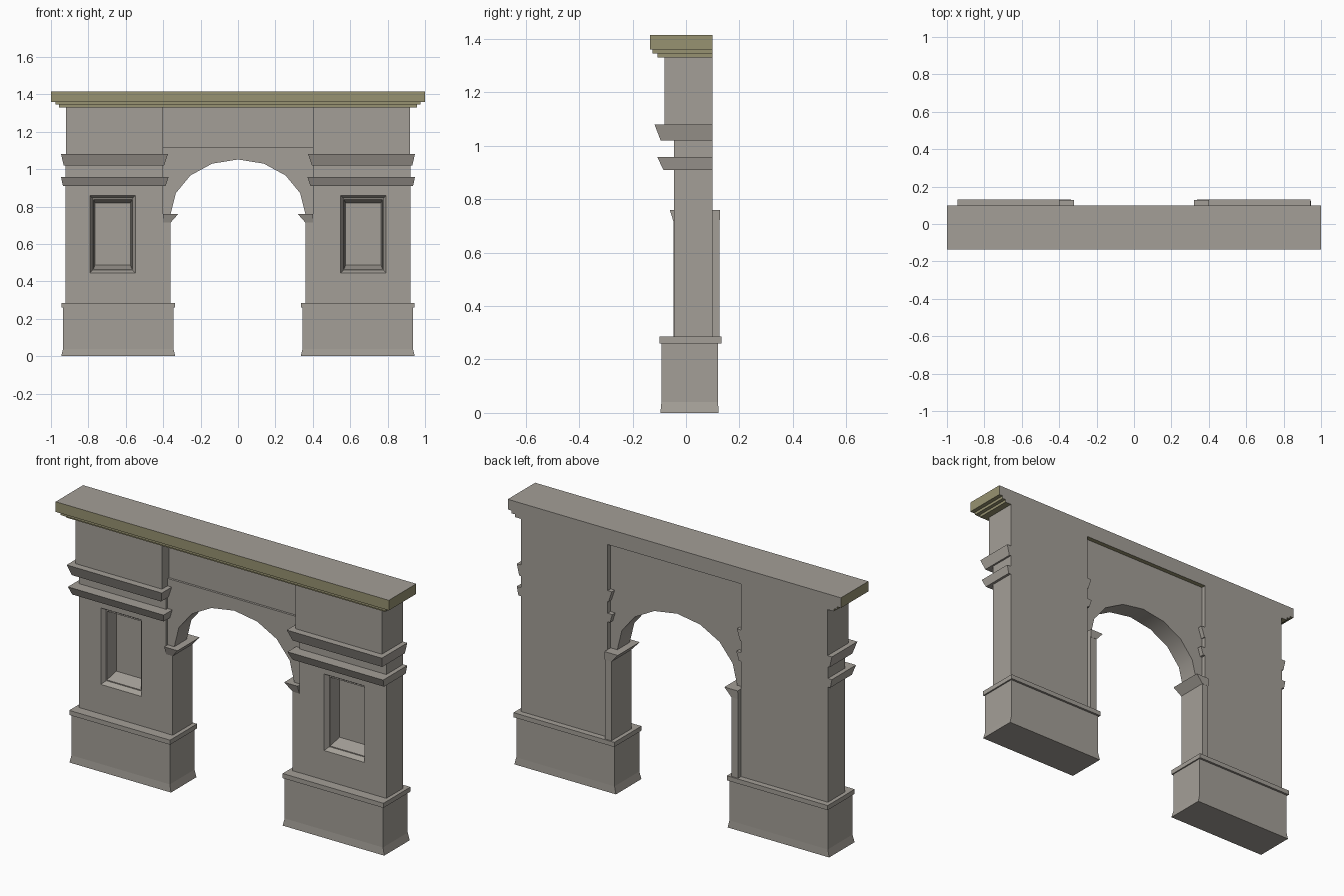
import bpy, bmesh, math
from mathutils import Vector

if "Cube" in bpy.data.objects:
    bpy.data.objects.remove(bpy.data.objects["Cube"])


def material(name, rgb):
    m = bpy.data.materials.new(name)
    m.diffuse_color = (*rgb, 1)
    m.use_nodes = True
    m.node_tree.nodes["Principled BSDF"].inputs["Base Color"].default_value = m.diffuse_color
    return m


STONE = material("warm grey stone", (0.37, 0.345, 0.31))
OLIVE = material("olive trim", (0.31, 0.29, 0.165))


def finish(name, bm, mirror=False):
    bmesh.ops.recalc_face_normals(bm, faces=bm.faces)
    me = bpy.data.meshes.new(name)
    bm.to_mesh(me)
    bm.free()
    ob = bpy.data.objects.new(name, me)
    bpy.context.collection.objects.link(ob)
    me.materials.append(STONE)
    me.materials.append(OLIVE)
    if mirror:
        ob.modifiers.new("mirror", 'MIRROR').use_mirror_merge = False
    return ob


def loft_mesh(rings):
    """Stack of rectangles (z, x0, x1, y0, y1) joined into a closed solid."""
    bm = bmesh.new()
    loops = [[bm.verts.new(p) for p in ((a, c, z), (b, c, z), (b, d, z), (a, d, z))]
             for z, a, b, c, d in rings]
    for lo, hi in zip(loops, loops[1:]):
        for i in range(4):
            j = (i + 1) % 4
            bm.faces.new((lo[i], lo[j], hi[j], hi[i]))
    bm.faces.new(loops[0][::-1])
    bm.faces.new(loops[-1])
    bm.normal_update()
    return bm


def loft(name, rings, mirror=True):
    return finish(name, loft_mesh(rings), mirror)


def block(z0, z1, *rect):
    return [(z0, *rect), (z1, *rect)]


# Plinths with flared foot and cap
loft("plinth", [(0, .335, .945, -.096, .122),
                (.04, .345, .935, -.092, .12),
                (.26, .345, .935, -.092, .12),
                (.26, .338, .943, -.1, .132),
                (.285, .338, .943, -.1, .132)])

# Piers, each with a stepped window niche sunk into the front face
bm = loft_mesh(block(.285, 1.08, .4, .922, -.045, .1))
face = min(bm.faces, key=lambda f: f.calc_center_median().y)
for x0, x1, z0, z1, y in ((.548, .792, .445, .86, -.045),
                          (.563, .777, .46, .845, -.02),
                          (.567, .773, .465, .838, -.02),
                          (.575, .765, .488, .82, .05)):
    bmesh.ops.inset_individual(bm, faces=[face], thickness=.001)
    mid = face.calc_center_median()
    for v in face.verts:
        v.co = Vector((x0 if v.co.x < mid.x else x1, y, z0 if v.co.z < mid.z else z1))
finish("pier", bm, True)

# Upper pier blocks and the two flared mouldings below them
loft("upper_block", block(1.08, 1.33, .4, .92, -.08, .1))
loft("upper_moulding", [(1.02, .395, .932, -.095, .1), (1.08, .375, .946, -.118, .1)])
loft("lower_moulding", [(.91, .387, .936, -.085, .1), (.957, .372, .946, -.107, .1)])

# Inner jamb strips and their imposts
loft("jamb_strip", block(.285, .76, .36, .4, -.046, .125))
loft("impost", [(.715, .36, .4, -.0465, .126), (.76, .32, .4, -.061, .128)])

# Arch slab: eight-sided half ellipse cut from a rectangle
bm = bmesh.new()
arc = [(.36 * math.cos(math.pi * i / 8), .76 + .292 * math.sin(math.pi * i / 8))
       for i in range(9)]
top = [(.4, .76), (.4, 1.12)] + [(x, 1.12) for x, z in arc[1:-1]] + [(-.4, 1.12), (-.4, .76)]
outline = [arc[0]] + top + arc[:0:-1]
front = [bm.verts.new((x, -.032, z)) for x, z in outline]
back = [bm.verts.new((x, .075, z)) for x, z in outline]
bm.faces.new(front)
bm.faces.new(back[::-1])
for i in range(len(front)):
    j = (i + 1) % len(front)
    bm.faces.new((front[i], back[i], back[j], front[j]))
bmesh.ops.triangulate(bm, faces=[f for f in bm.faces if len(f.verts) > 4])
arch = finish("arch", bm)
bpy.context.view_layer.objects.active = arch
arch.select_set(True)
bpy.ops.object.shade_smooth_by_angle(angle=math.radians(35))

# Recessed panel above the arch
loft("centre_panel", block(1.12, 1.335, -.4, .4, -.02, .075), False)

# Stepped cornice: olive front, ends and underside, stone top and back
for name, z0, z1, x, y in (("cornice_lower", 1.33, 1.345, .957, -.107),
                           ("cornice_middle", 1.345, 1.36, .977, -.125),
                           ("cornice_top", 1.36, 1.415, 1, -.135)):
    ob = loft(name, block(z0, z1, -x, x, y, .1), False)
    for p in ob.data.polygons:
        p.material_index = 0 if p.normal.z > .5 or p.normal.y > .5 else 1
